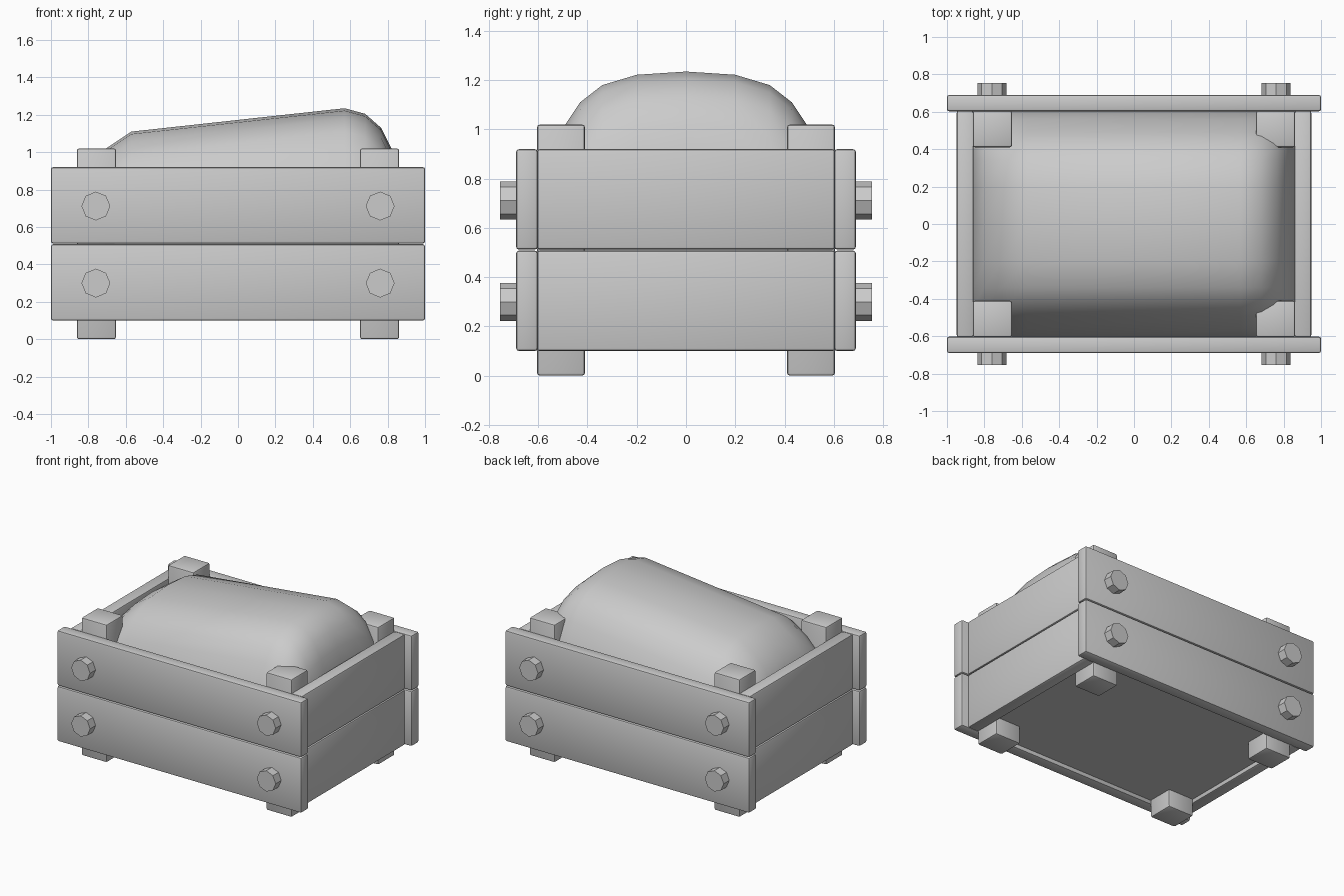
import bpy, bmesh, math

cube = bpy.data.objects.get("Cube")
if cube:
    bpy.data.objects.remove(cube, do_unlink=True)

grey = bpy.data.materials.new("plain_grey")
grey.use_nodes = True
colour = (0.6, 0.6, 0.6, 1)
grey.diffuse_color = colour
grey.node_tree.nodes["Principled BSDF"].inputs["Base Color"].default_value = colour


def finish(name, bm, angle=40):
    bmesh.ops.recalc_face_normals(bm, faces=bm.faces)
    mesh = bpy.data.meshes.new(name)
    bm.to_mesh(mesh)
    bm.free()
    mesh.materials.append(grey)
    obj = bpy.data.objects.new(name, mesh)
    bpy.context.collection.objects.link(obj)
    bpy.ops.object.select_all(action='DESELECT')
    obj.select_set(True)
    bpy.context.view_layer.objects.active = obj
    bpy.ops.object.shade_smooth_by_angle(angle=math.radians(angle))
    return obj


def box(name, lo, hi, bevel=0.012):
    bm = bmesh.new()
    bmesh.ops.create_cube(bm, size=1)
    for v in bm.verts:
        v.co = [(a + b) / 2 + c * (b - a) for a, b, c in zip(lo, hi, v.co)]
    if bevel:
        bmesh.ops.bevel(bm, geom=bm.edges[:], offset=bevel, segments=2,
                        profile=0.5, affect='EDGES')
    return finish(name, bm)


def bolt(name, x, z, side):
    bm = bmesh.new()
    bmesh.ops.create_cone(bm, cap_ends=True, segments=8, radius1=0.077,
                          radius2=0.077, depth=0.12)
    for v in bm.verts:
        a, b, c = v.co
        v.co = (x + a, side * (0.695 + c), z + b)
    return finish(name, bm, 30)


# Planked walls, in two tiers
for tier, z0, z1 in (("lower", 0.10, 0.508), ("upper", 0.512, 0.92)):
    for end, s in (("front", -1), ("back", 1)):
        ys = sorted((s * 0.602, s * 0.69))
        box(f"{tier}_{end}_plank", (-1, ys[0], z0), (1, ys[1], z1))
        for hand, x in (("right", -0.76), ("left", 0.76)):
            bolt(f"{tier}_{end}_{hand}_bolt", x, (z0 + z1) / 2 - 0.004, s)
    for hand, s in (("right", -1), ("left", 1)):
        xs = sorted((s * 0.858, s * 0.948))
        box(f"{tier}_{hand}_plank", (xs[0], -0.605, z0), (xs[1], 0.605, z1))

# Corner posts
for end, sy in (("front", -1), ("back", 1)):
    for hand, sx in (("right", -1), ("left", 1)):
        xs = sorted((sx * 0.652, sx * 0.862))
        ys = sorted((sy * 0.41, sy * 0.605))
        box(f"{end}_{hand}_post", (xs[0], ys[0], 0), (xs[1], ys[1], 1.02))

# Floor between the walls
FLOOR = 0.13
box("floor", (-0.86, -0.604, FLOOR), (0.86, 0.604, 0.17), 0)

# Rounded, sloping load: a lengthwise profile swept along a cross profile
length = [(-0.857, 0.78), (-0.8, 0.92), (-0.705, 1.02), (-0.57, 1.11),
          (0.57, 1.235), (0.68, 1.205), (0.765, 1.13), (0.82, 1.02), (0.857, 0.85)]
half = [(0, 0), (0.2, 0.013), (0.34, 0.055), (0.43, 0.125),
        (0.49, 0.215), (0.56, 0.35), (0.603, 0.53)]
cross = [(-y, d) for y, d in half[:0:-1]] + half
bm = bmesh.new()
grid = []
for x, h in length:
    row = [bm.verts.new((x, y, h - d)) for y, d in cross]
    grid.append([bm.verts.new((x, cross[0][0], FLOOR + 0.02))] + row
                + [bm.verts.new((x, cross[-1][0], FLOOR + 0.02))])
for r, s in zip(grid, grid[1:]):
    for i in range(len(r) - 1):
        bm.faces.new((r[i], s[i], s[i + 1], r[i + 1]))
    bm.faces.new((r[-1], s[-1], s[0], r[0]))
bm.faces.new(grid[0])
bm.faces.new(grid[-1])
finish("load", bm, 50)
